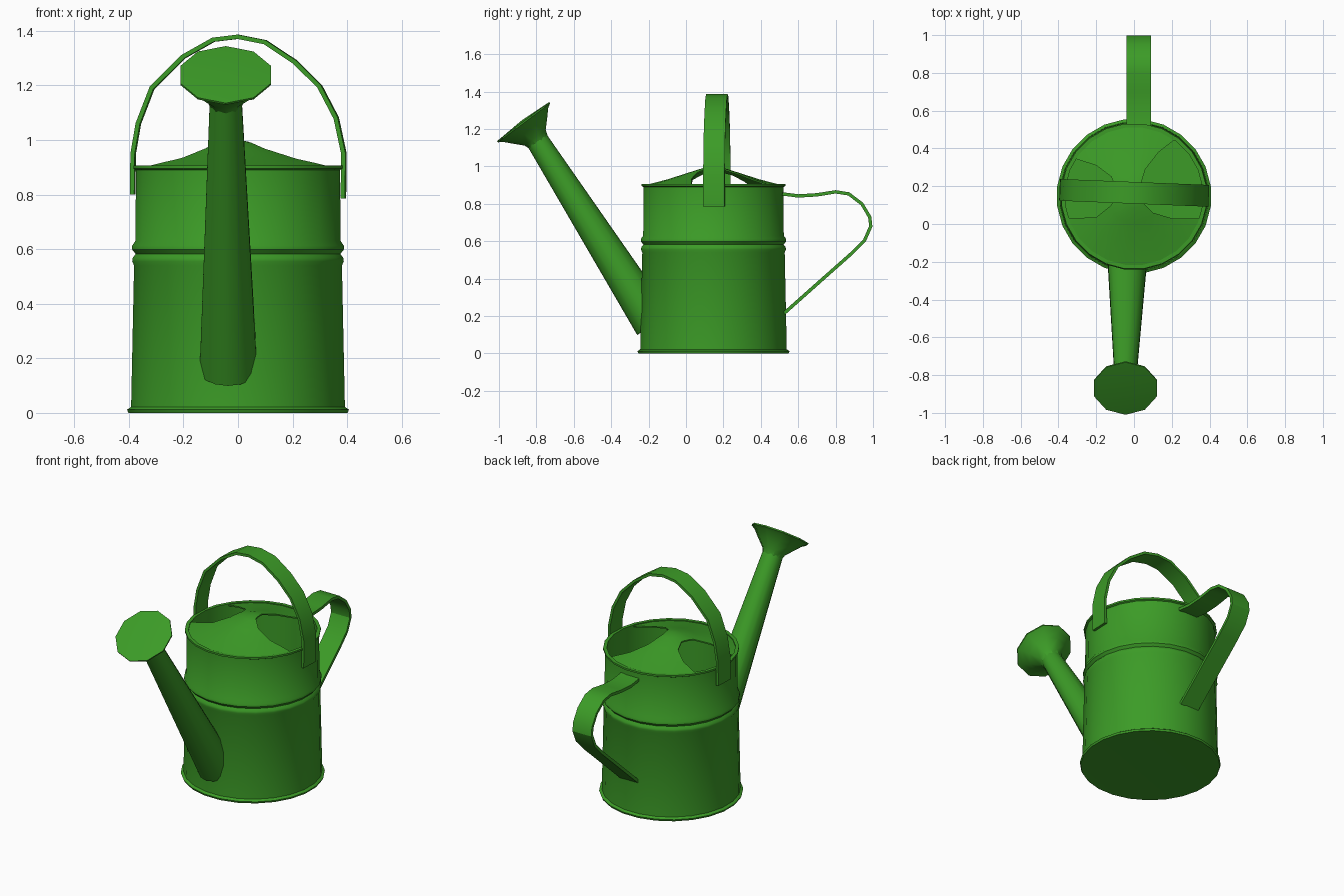
import bpy, bmesh, math
from mathutils import Vector

if "Cube" in bpy.data.objects:
    bpy.data.objects.remove(bpy.data.objects["Cube"])

green = bpy.data.materials.new("leaf green paint")
green.diffuse_color = (0.045, 0.33, 0.02, 1)
green.use_nodes = True
green.node_tree.nodes["Principled BSDF"].inputs["Base Color"].default_value = green.diffuse_color


def finish(bm, name, angle=35):
    bmesh.ops.remove_doubles(bm, verts=bm.verts, dist=1e-5)
    bmesh.ops.recalc_face_normals(bm, faces=bm.faces)
    me = bpy.data.meshes.new(name)
    bm.to_mesh(me)
    bm.free()
    me.materials.append(green)
    ob = bpy.data.objects.new(name, me)
    bpy.context.collection.objects.link(ob)
    if angle:
        smooth(ob, angle)
    return ob


def smooth(ob, angle):
    bpy.ops.object.select_all(action='DESELECT')
    ob.select_set(True)
    bpy.context.view_layer.objects.active = ob
    bpy.ops.object.shade_smooth_by_angle(angle=math.radians(angle))


def lathe(name, profile, base, axis=(0, 0, 1), sides=24, angle=35):
    """Revolve (radius, height) points about an axis starting at base."""
    bm = bmesh.new()
    q = Vector(axis).to_track_quat('Z', 'Y')
    rings = []
    for r, h in profile:
        ring = []
        for i in range(sides):
            a = 2 * math.pi * (i + 0.5) / sides
            p = Vector((r * math.cos(a), r * math.sin(a), h))
            ring.append(bm.verts.new(Vector(base) + q @ p))
        rings.append(ring)
    for lo, hi in zip(rings, rings[1:]):
        for i in range(sides):
            j = (i + 1) % sides
            bm.faces.new((lo[i], lo[j], hi[j], hi[i]))
    return finish(bm, name, angle)


def strap(name, centres, side, width, thick):
    """Flat metal strip of rectangular section along a path."""
    pts = [Vector(p) for p in centres]
    side = Vector(side).normalized()
    bm = bmesh.new()
    rings = []
    for i, p in enumerate(pts):
        t = (pts[min(i + 1, len(pts) - 1)] - pts[max(i - 1, 0)]).normalized()
        n = t.cross(side).normalized() * thick / 2
        s = side * width / 2
        rings.append([bm.verts.new(p + v) for v in (s + n, s - n, -s - n, -s + n)])
    for lo, hi in zip(rings, rings[1:]):
        for i in range(4):
            j = (i + 1) % 4
            bm.faces.new((lo[i], lo[j], hi[j], hi[i]))
    bm.faces.new(rings[0])
    bm.faces.new(rings[-1])
    return finish(bm, name, 30)


CY = 0.147  # body centre in y

# hollow body with foot flange, double bead and rolled rim
lathe("body", [
    (0, 0.005), (0.405, 0.0), (0.41, 0.012), (0.395, 0.022), (0.384, 0.54),
    (0.391, 0.555), (0.389, 0.568), (0.378, 0.582), (0.391, 0.598),
    (0.391, 0.613), (0.379, 0.63), (0.377, 0.89), (0.387, 0.895),
    (0.387, 0.906), (0.366, 0.906), (0.366, 0.88), (0.38, 0.03), (0, 0.03)],
    (0, CY, 0))

# domed cover, with two filling openings cut out
cover = lathe("cover", [
    (0, 1.0), (0.06, 0.99), (0.14, 0.965), (0.25, 0.93), (0.368, 0.9),
    (0.368, 0.892), (0.25, 0.922), (0.14, 0.957), (0.06, 0.982), (0, 0.992)],
    (0, CY, 0), angle=0)
openings = [
    [(-0.45, 0.38), (-0.31, 0.345), (-0.2, 0.31), (-0.12, 0.25), (-0.095, 0.18),
     (-0.12, 0.1), (-0.2, 0.035), (-0.36, 0.03), (-0.45, 0.04)],
    [(0.45, 0.03), (0.2, 0.03), (0.1, 0.06), (0.04, 0.12), (0.03, 0.19),
     (0.06, 0.29), (0.13, 0.38), (0.22, 0.45), (0.33, 0.5), (0.45, 0.4)]]
bm = bmesh.new()
for outline in openings:
    face = bm.faces.new([bm.verts.new((x, y, 0.8)) for x, y in outline])
    top = bmesh.ops.extrude_face_region(bm, geom=[face])["geom"]
    bmesh.ops.translate(bm, vec=(0, 0, 0.4),
                        verts=[v for v in top if isinstance(v, bmesh.types.BMVert)])
cutter = finish(bm, "opening_cutter", 0)
cutter.hide_render = True
mod = cover.modifiers.new("openings", 'BOOLEAN')
mod.operation = 'DIFFERENCE'
mod.solver = 'EXACT'
mod.object = cutter
bpy.ops.object.select_all(action='DESELECT')
cover.select_set(True)
bpy.context.view_layer.objects.active = cover
bpy.ops.object.modifier_apply(modifier=mod.name)
bpy.data.objects.remove(cutter)
smooth(cover, 35)

# tapered spout
foot, neck = Vector((-0.035, -0.17, 0.157)), Vector((-0.045, -0.80, 1.145))
axis = neck - foot
lathe("spout", [(0, 0), (0.108, 0), (0.06, axis.length), (0, axis.length + 0.02)],
      foot, axis, sides=14, angle=40)

# flared sprinkler rose
lathe("rose", [(0, -0.03), (0.058, -0.025), (0.07, 0.01), (0.118, 0.06),
               (0.15, 0.095), (0.174, 0.11), (0.174, 0.118), (0, 0.128)],
      neck, (0, -0.6, 0.8), sides=10, angle=30)

# arched carrying handle over the top, slightly skewed
arch = [(-0.386, 0.8), (-0.384, 0.95), (-0.365, 1.06), (-0.315, 1.19), (-0.2, 1.305),
        (-0.09, 1.367), (0, 1.378), (0.1, 1.358), (0.21, 1.285), (0.3, 1.195),
        (0.36, 1.08), (0.388, 0.95), (0.386, 0.785)]
strap("top_handle", [(x, 0.165 - 0.04 * x, z) for x, z in arch],
      (0.04, 1, 0), 0.115, 0.016)

# looped rear handle
loop = [(0.515, 0.853), (0.6, 0.842), (0.7, 0.848), (0.8, 0.864), (0.87, 0.853),
        (0.94, 0.8), (0.982, 0.73), (0.988, 0.68), (0.955, 0.605), (0.88, 0.53),
        (0.75, 0.415), (0.525, 0.215)]
strap("rear_handle", [(0.025, y, z) for y, z in loop], (1, 0, 0), 0.13, 0.018)
